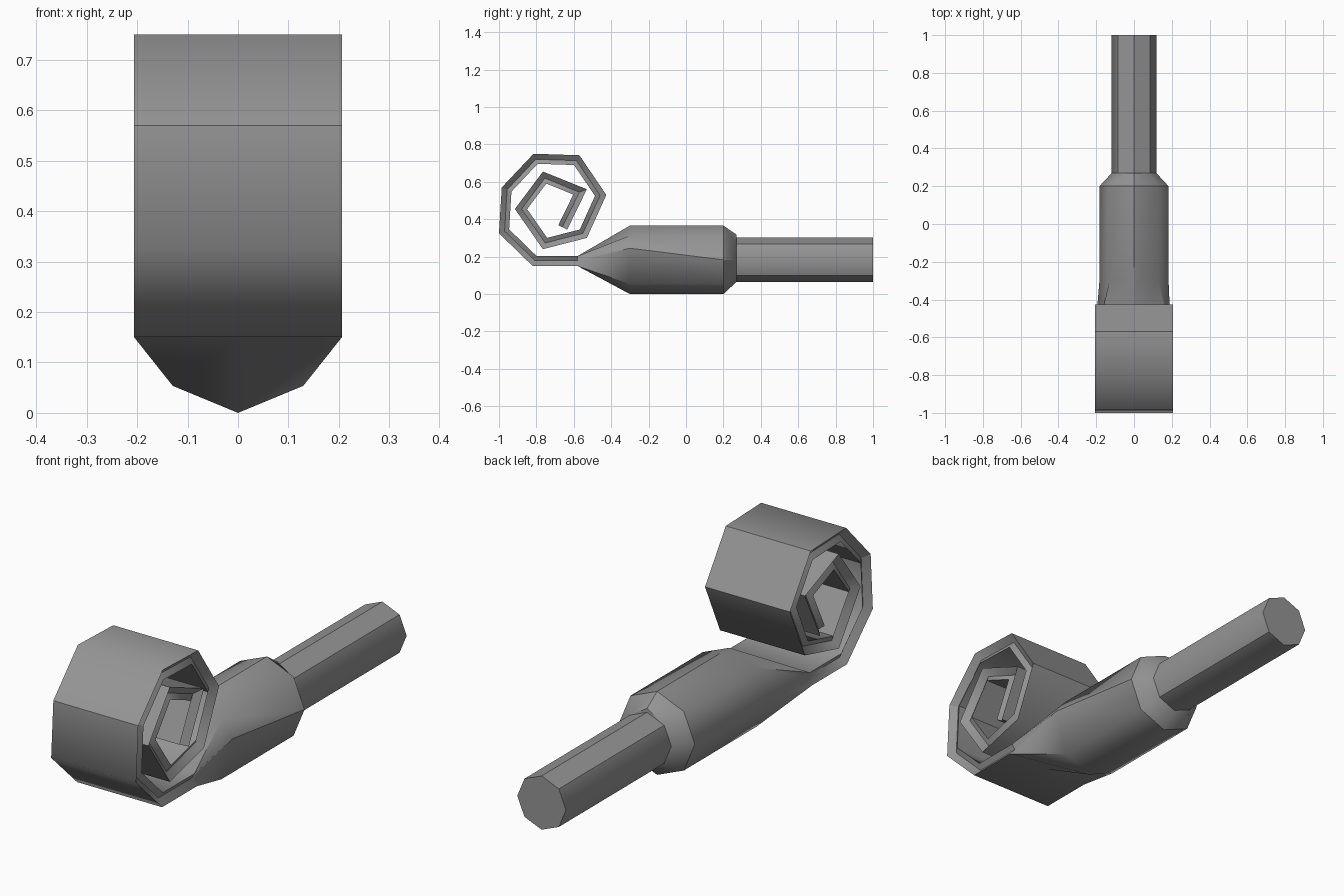
import bpy, bmesh, math
from mathutils import Vector

if "Cube" in bpy.data.objects:
    bpy.data.objects.remove(bpy.data.objects["Cube"])

grey = bpy.data.materials.new("warm_grey")
grey.diffuse_color = (0.30, 0.30, 0.30, 1)
grey.use_nodes = True
grey.node_tree.nodes["Principled BSDF"].inputs["Base Color"].default_value = grey.diffuse_color

ZC = 0.183  # height of the tube axis


def octagon(y, r, right_z=None, top_z=None):
    """Eight-sided ring across y, with a corner at the top and bottom."""
    ring = [Vector((r * math.cos(k * math.pi / 4), y, ZC + r * math.sin(k * math.pi / 4)))
            for k in range(8)]
    if right_z:
        ring[0].z = right_z
    if top_z:
        ring[2].z = top_z
    return ring


def loft(name, rings, long_creases=(), crease_rows=(), ring_creases=()):
    """Skin consecutive eight-point rings, close both ends and mark hard edges."""
    bm = bmesh.new()
    rows = [[bm.verts.new(p) for p in ring] for ring in rings]
    for a, b in zip(rows, rows[1:]):
        for k in range(8):
            n = (k + 1) % 8
            bm.faces.new((a[k], a[n], b[n], b[k]))
    bm.faces.new(rows[0])
    bm.faces.new(rows[-1][::-1])
    bmesh.ops.recalc_face_normals(bm, faces=bm.faces)
    for e in bm.edges:
        e.smooth = len(e.link_faces) == 2 and e.calc_face_angle() < math.radians(52)
    for i in crease_rows:
        for k in long_creases:
            bm.edges.get((rows[i][k], rows[i + 1][k])).smooth = False
    for i in ring_creases:
        for k in range(8):
            bm.edges.get((rows[i][k], rows[i][(k + 1) % 8])).smooth = False
    for f in bm.faces:
        f.smooth = True
    mesh = bpy.data.meshes.new(name)
    bm.to_mesh(mesh)
    bm.free()
    mesh.materials.append(grey)
    ob = bpy.data.objects.new(name, mesh)
    bpy.context.collection.objects.link(ob)


# outer line of the rolled-up end, as (y, z), from the body inwards
path = [Vector(p) for p in (
    (-0.58, 0.15), (-0.82, 0.15), (-1.0, 0.325), (-0.985, 0.57), (-0.815, 0.75),
    (-0.57, 0.742), (-0.426, 0.53), (-0.53, 0.30), (-0.765, 0.24), (-0.915, 0.455),
    (-0.765, 0.655), (-0.53, 0.56), (-0.635, 0.345))]


def strip_ring(i, thick=0.053):
    """Flattened ring: two skins with a shallow groove along each edge."""
    dirs = []
    if i > 0:
        dirs.append((path[i] - path[i - 1]).normalized())
    if i < len(path) - 1:
        dirs.append((path[i + 1] - path[i]).normalized())
    normals = [Vector((d.y, -d.x)) for d in dirs]
    n = sum(normals, Vector((0, 0))).normalized()
    n *= thick / n.dot(normals[0])
    section = ((0.18, 0.55), (0.195, 1), (0, 1), (-0.195, 1),
               (-0.18, 0.55), (-0.206, 0), (0, 0), (0.206, 0))
    return [Vector((x, *(path[i] + n * t))) for x, t in section]


# tube body, flattening into the rolled end
rings = [octagon(0.27, 0.118, top_z=0.318), octagon(0.2, 0.183), octagon(-0.3, 0.183, 0.245)]
rings += [strip_ring(i) for i in range(len(path))]
loft("rolled_tube", rings, long_creases=(0, 2), crease_rows=(0, 1, 2), ring_creases=(1, 6))

# long cap
loft("cap", [octagon(1.0, 0.118), octagon(0.27, 0.118)],
     long_creases=(1, 2, 3, 5, 7), crease_rows=(0,))
